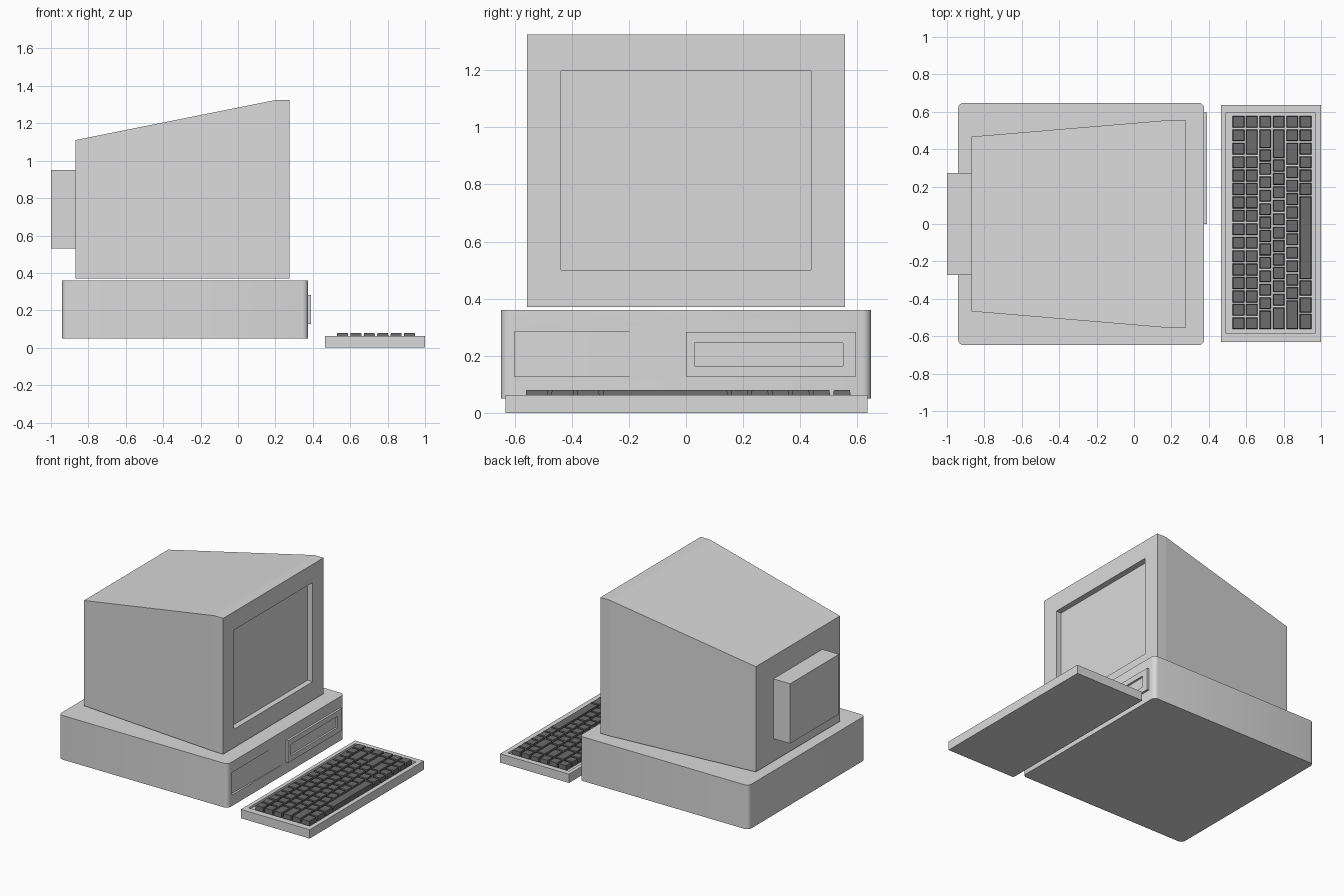
import bpy, bmesh
from mathutils import Vector

cube = bpy.data.objects.get("Cube")
if cube:
    bpy.data.objects.remove(cube, do_unlink=True)


def make_material(name, grey):
    mat = bpy.data.materials.new(name)
    mat.use_nodes = True
    colour = (grey, grey, grey, 1)
    mat.diffuse_color = colour
    mat.node_tree.nodes["Principled BSDF"].inputs["Base Color"].default_value = colour
    return mat


BODY = make_material("light grey plastic", 0.7)
KEYS = make_material("dark grey keys", 0.15)


def add_box(bm, lo, hi, taper=1.0):
    """Add a box between two corners; taper shrinks its top."""
    lo, hi = Vector(lo), Vector(hi)
    mid, size = (lo + hi) / 2, hi - lo
    verts = bmesh.ops.create_cube(bm, size=1)["verts"]
    for v in verts:
        k = taper if v.co.z > 0 else 1
        v.co = mid + Vector((v.co.x * k * size.x, v.co.y * k * size.y, v.co.z * size.z))


def facing(bm, direction):
    """Largest face that looks along a direction."""
    bm.normal_update()
    d = Vector(direction)
    return max((f for f in bm.faces if f.normal.dot(d) > 0.99), key=lambda f: f.calc_area())


def recess(bm, direction, lo, hi, depth):
    """Sink a rectangle into a flat face; lo and hi are on its two in-plane axes."""
    face = facing(bm, direction)
    axes = [i for i in range(3) if not direction[i]]
    bmesh.ops.inset_individual(bm, faces=[face], thickness=0.01)
    centre = face.calc_center_median()
    for v in face.verts:
        for n, a in enumerate(axes):
            v.co[a] = hi[n] if v.co[a] > centre[a] else lo[n]
    bm.normal_update()
    bmesh.ops.inset_individual(bm, faces=[face], thickness=0.001)
    for v in face.verts:
        for n, a in enumerate(axes):
            v.co[a] = hi[n] if v.co[a] > centre[a] else lo[n]
        v.co -= Vector(direction) * depth


def finish(bm, name, mat):
    bmesh.ops.recalc_face_normals(bm, faces=bm.faces)
    mesh = bpy.data.meshes.new(name)
    bm.to_mesh(mesh)
    bm.free()
    mesh.materials.append(mat)
    obj = bpy.data.objects.new(name, mesh)
    bpy.context.collection.objects.link(obj)
    return obj


# Monitor shell: upright front slab tapering to a smaller back, with a sunken screen
bm = bmesh.new()
rings = []
for x, half_y, top in ((-0.87, 0.467, 1.11), (0.205, 0.557, 1.325), (0.275, 0.557, 1.325)):
    corners = ((-half_y, 0.37), (half_y, 0.37), (half_y, top), (-half_y, top))
    rings.append([bm.verts.new((x, y, z)) for y, z in corners])
for a, b in zip(rings, rings[1:]):
    for i in range(4):
        j = (i + 1) % 4
        bm.faces.new((a[i], a[j], b[j], b[i]))
bm.faces.new(rings[0])
bm.faces.new(rings[-1])
bmesh.ops.recalc_face_normals(bm, faces=bm.faces)
recess(bm, (1, 0, 0), (-0.437, 0.5), (0.437, 1.197), 0.04)
finish(bm, "monitor", BODY)

# Tube housing on the back of the monitor
bm = bmesh.new()
add_box(bm, (-1, -0.272, 0.53), (-0.87, 0.272, 0.95))
finish(bm, "monitor_rear_housing", BODY)

# Computer case with rounded upright corners and a sunken front panel
bm = bmesh.new()
add_box(bm, (-0.94, -0.648, 0.05), (0.375, 0.648, 0.36))
upright = [e for e in bm.edges if abs(e.verts[0].co.z - e.verts[1].co.z) > 0.1]
bmesh.ops.bevel(bm, geom=upright, offset=0.03, segments=4, profile=0.5, affect='EDGES')
recess(bm, (1, 0, 0), (-0.6, 0.127), (0.0, 0.285), 0.016)
case = finish(bm, "computer_case", BODY)
bpy.ops.object.select_all(action='DESELECT')
case.select_set(True)
bpy.context.view_layer.objects.active = case
bpy.ops.object.shade_smooth_by_angle()

# Disk drive plate standing proud of the case
bm = bmesh.new()
add_box(bm, (0.355, 0, 0.127), (0.39, 0.595, 0.283))
recess(bm, (1, 0, 0), (0.03, 0.165), (0.55, 0.245), 0.013)
finish(bm, "disk_drive", BODY)

# Keyboard tray
bm = bmesh.new()
add_box(bm, (0.465, -0.632, 0), (1, 0.635, 0.062))
recess(bm, (0, 0, 1), (0.492, -0.586), (0.968, 0.596), 0.015)
finish(bm, "keyboard_tray", BODY)

# Keys: widths in key units per row, from the +y end, back row first
rows = (
    [1] * 16,
    [1, 2] + [1] * 13,
    [1, 1.5] + [1] * 12 + [1.5],
    [1, 2.25] + [1] * 11 + [1.75],
    [1, 1, 1.75] + [1] * 10 + [2.25],
    [1] * 6 + [6.25] + [1.25] * 3,
)
UNIT, GAP = 0.0718, 0.009
bm = bmesh.new()
for r, widths in enumerate(rows):
    x = 0.527 + r * UNIT
    y = 0.582
    for w in widths:
        end = y - w * UNIT
        add_box(bm, (x, end + GAP / 2, 0.046), (x + UNIT - GAP, y - GAP / 2, 0.08), 1)
        y = end
# Slightly narrower key tops
for f in [f for f in bm.faces if f.calc_center_median().z > 0.079]:
    mid = f.calc_center_median()
    for v in f.verts:
        for a in (0, 1):
            v.co[a] -= 0.003 if v.co[a] > mid[a] else -0.003
finish(bm, "keyboard_keys", KEYS)
